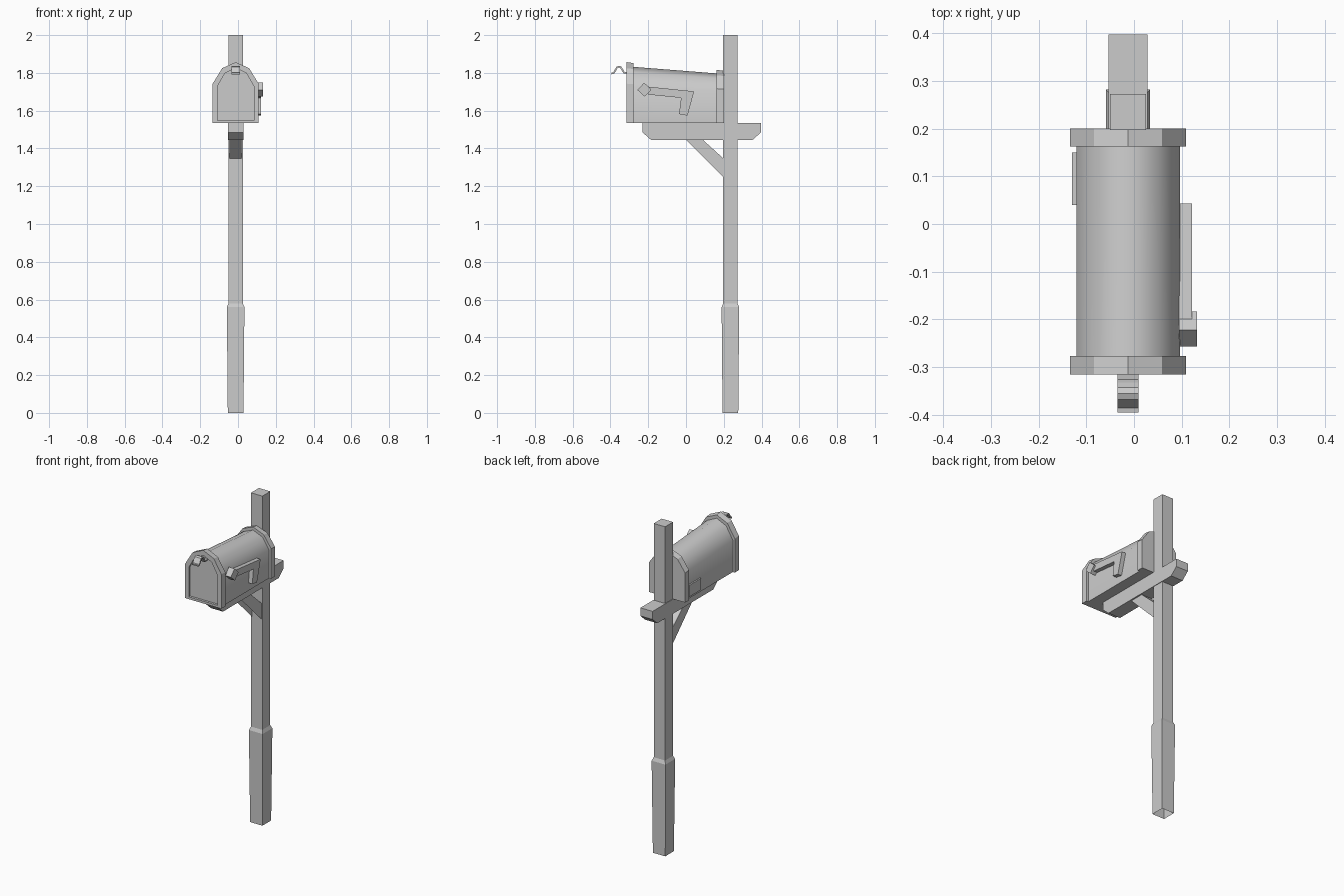
import bpy, bmesh
from math import radians

if "Cube" in bpy.data.objects:
    bpy.data.objects.remove(bpy.data.objects["Cube"])

gray = bpy.data.materials.new("plain_gray")
gray.use_nodes = True
gray.diffuse_color = (0.6, 0.6, 0.6, 1)
gray.node_tree.nodes["Principled BSDF"].inputs["Base Color"].default_value = (0.6, 0.6, 0.6, 1)

CX = -0.0125      # centre line of the whole assembly
BASE = 1.534      # underside of the box


def finish(name, bm):
    bmesh.ops.recalc_face_normals(bm, faces=bm.faces)
    mesh = bpy.data.meshes.new(name)
    bm.to_mesh(mesh)
    bm.free()
    mesh.materials.append(gray)
    obj = bpy.data.objects.new(name, mesh)
    bpy.context.collection.objects.link(obj)
    return obj


def loft(name, rings, cap_first=True, cap_last=True):
    """Skin a series of closed rings with equal point counts."""
    bm = bmesh.new()
    loops = [[bm.verts.new(p) for p in ring] for ring in rings]
    n = len(loops[0])
    for a, b in zip(loops, loops[1:]):
        for i in range(n):
            j = (i + 1) % n
            bm.faces.new((a[i], a[j], b[j], b[i]))
    if cap_first:
        bm.faces.new(loops[0])
    if cap_last:
        bm.faces.new(loops[-1])
    return finish(name, bm)


def side_prism(name, outline, x0, x1, skip=None):
    """Extrude a (y, z) outline along x, optionally leaving one side open."""
    bm = bmesh.new()
    a, b = [[bm.verts.new((x, y, z)) for y, z in outline] for x in (x0, x1)]
    bm.faces.new(a)
    bm.faces.new(b)
    for i in range(len(a)):
        if i != skip:
            j = (i + 1) % len(a)
            bm.faces.new((a[i], a[j], b[j], b[i]))
    return finish(name, bm)


def square(half, z, y=0.235):
    return [(CX + sx * half, y + sy * half, z)
            for sx, sy in ((-1, -1), (1, -1), (1, 1), (-1, 1))]


def arch(y, half, top, base=BASE):
    """Box cross-section: straight walls with a faceted round top."""
    h = top - base
    right = [(1, 0), (1, 0.647), (0.588, 0.9)]
    pts = right + [(0, 1)] + [(-u, v) for u, v in reversed(right)]
    return [(CX + u * half, y, base + v * h) for u, v in pts]


# Post with a thicker, slightly tapered foot, open underneath
loft("post", [square(0.0415, 0), square(0.0465, 0.56),
              square(0.038, 0.58), square(0.038, 2.0)], cap_first=False)

# Horizontal arm with chamfered lower ends
side_prism("support_arm",
           [(-0.23, BASE), (-0.23, 1.485), (-0.185, 1.445),
            (0.352, 1.445), (0.397, 1.485), (0.397, BASE)],
           CX - 0.041, CX + 0.041)

# Diagonal brace, hollow on its underside
side_prism("brace", [(0, 1.445), (0.09, 1.445), (0.197, 1.348), (0.197, 1.25)],
           CX - 0.032, CX + 0.032, skip=3)

# Box body, sloping down towards the back
body = loft("box_body", [arch(-0.28, 0.1085, 1.832), arch(0.165, 0.1085, 1.797)])
bpy.ops.object.select_all(action="DESELECT")
body.select_set(True)
bpy.context.view_layer.objects.active = body
bpy.ops.object.shade_smooth_by_angle(angle=radians(60))

# Front rim with a recessed door
loft("front_rim_and_door",
     [arch(-0.302, 0.097, 1.826, 1.548), arch(-0.316, 0.097, 1.826, 1.548),
      arch(-0.316, 0.1215, 1.857), arch(-0.277, 0.1215, 1.852)])

# Back rim
loft("back_rim", [arch(0.162, 0.1215, 1.816), arch(0.2, 0.1215, 1.811)])

# Door handle: a bent strip
bm = bmesh.new()
bend = [(-0.303, 1.803), (-0.328, 1.8), (-0.336, 1.815), (-0.346, 1.83), (-0.355, 1.833),
        (-0.365, 1.829), (-0.375, 1.812), (-0.383, 1.799), (-0.394, 1.797)]
rows = [[bm.verts.new((CX + s * 0.022, y, z)) for s in (-1, 1)] for y, z in bend]
for a, b in zip(rows, rows[1:]):
    bm.faces.new((a[0], a[1], b[1], b[0]))
handle = finish("door_handle", bm)
solid = handle.modifiers.new("thickness", "SOLIDIFY")
solid.thickness = 0.009
solid.offset = 0

# Signal flag: bent bar and diamond-shaped head
side_prism("flag_bar",
           [(-0.2, 1.727), (0.043, 1.702), (0.008, 1.574),
            (-0.037, 1.582), (-0.026, 1.668), (-0.2, 1.685)], 0.094, 0.122)
side_prism("flag_head",
           [(-0.257, 1.709), (-0.222, 1.748), (-0.183, 1.712), (-0.218, 1.674)],
           0.094, 0.132)

# Small plate on the other side
side_prism("side_plate", [(0.04, 1.55), (0.15, 1.55), (0.15, 1.62), (0.04, 1.62)],
           -0.13, -0.12)
